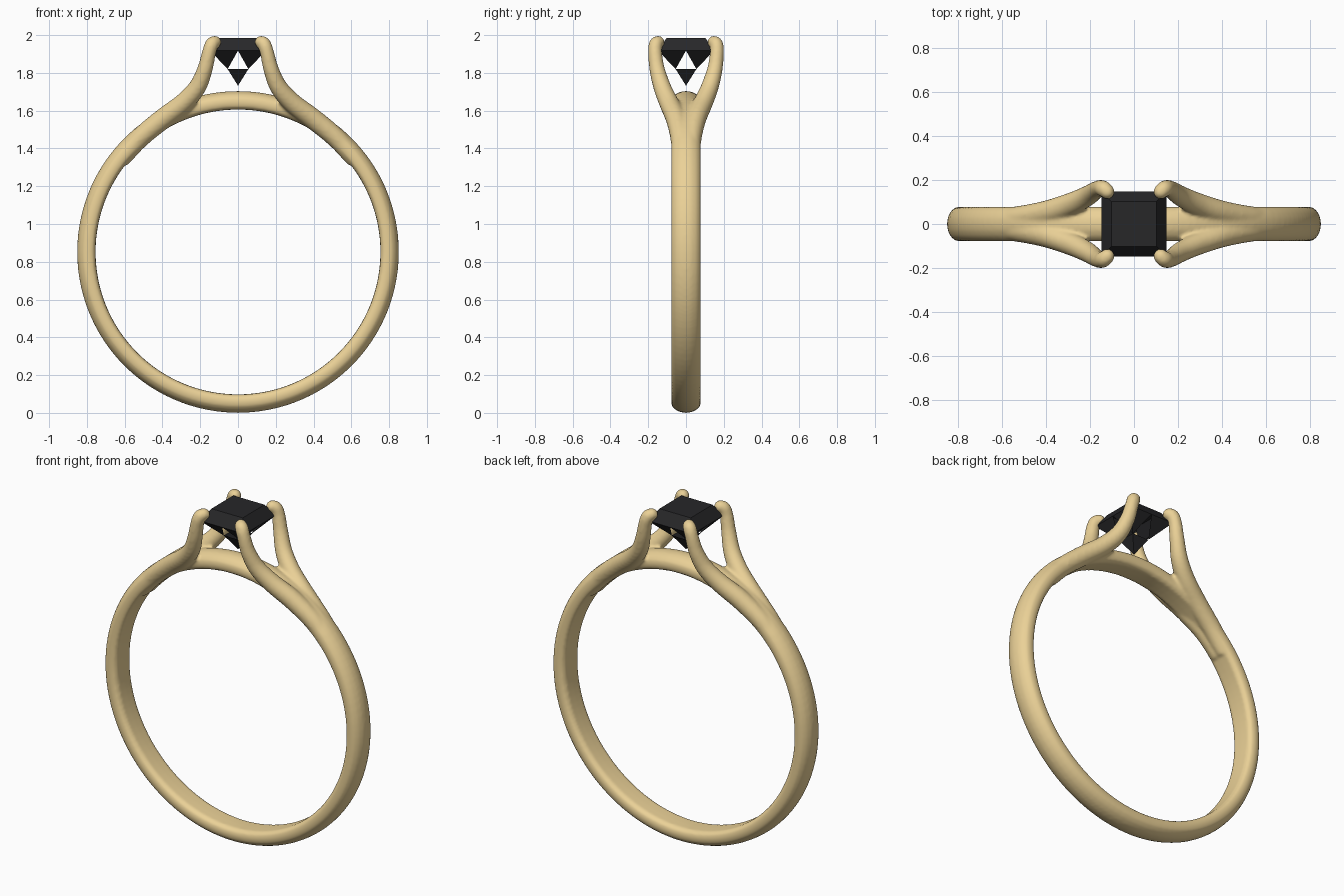
import bpy, bmesh, math
from mathutils import Vector

if "Cube" in bpy.data.objects:
    bpy.data.objects.remove(bpy.data.objects["Cube"])


def material(name, color):
    m = bpy.data.materials.new(name)
    m.diffuse_color = color
    m.use_nodes = True
    m.node_tree.nodes["Principled BSDF"].inputs["Base Color"].default_value = m.diffuse_color
    return m


def make_object(name, bm, mat):
    bmesh.ops.recalc_face_normals(bm, faces=bm.faces)
    me = bpy.data.meshes.new(name)
    bm.to_mesh(me)
    bm.free()
    ob = bpy.data.objects.new(name, me)
    bpy.context.collection.objects.link(ob)
    me.materials.append(mat)
    return ob


def loft(bm, rings, closed):
    vs = [[bm.verts.new(p) for p in r] for r in rings]
    n = len(vs[0])
    for i in range(len(vs) if closed else len(vs) - 1):
        a, b = vs[i], vs[(i + 1) % len(vs)]
        for j in range(n):
            k = (j + 1) % n
            bm.faces.new((a[j], a[k], b[k], b[j]))
    if not closed:
        bm.faces.new(vs[0])
        bm.faces.new(vs[-1])


def spline(pts, steps):
    # Catmull-Rom through 4D points (x, y, z, radius)
    p = [Vector(q) for q in [pts[0]] + pts + [pts[-1]]]
    out = []
    for i in range(1, len(p) - 2):
        a, b, c, d = p[i - 1:i + 3]
        for s in range(steps):
            t = s / steps
            out.append(0.5 * (2 * b + (c - a) * t + (2 * a - 5 * b + 4 * c - d) * t * t
                              + (3 * b - a - 3 * c + d) * t ** 3))
    return out + [p[-2]]


gold = material("gold", (0.83, 0.64, 0.31, 1))
black = material("black_stone", (0.02, 0.02, 0.022, 1))

# Band: D-shaped section (radius, half width) swept round the finger
CZ = 0.852
half = [(0.754, 0), (0.755, 0.055), (0.768, 0.073), (0.79, 0.079), (0.815, 0.075),
        (0.835, 0.057), (0.848, 0.03), (0.852, 0)]
section = half + [(r, -w) for r, w in half[-2:0:-1]]
bm = bmesh.new()
N = 128
loft(bm, [[(r * math.cos(a), w, CZ + r * math.sin(a)) for r, w in section]
          for a in (2 * math.pi * i / N for i in range(N))], True)

# Four claws leaving the band and curling over the stone's corners
claw = [(0.62, 0.022, 1.345, 0.05), (0.52, 0.03, 1.455, 0.053), (0.40, 0.052, 1.555, 0.055),
        (0.29, 0.09, 1.64, 0.052), (0.215, 0.126, 1.725, 0.047), (0.175, 0.153, 1.82, 0.041),
        (0.153, 0.164, 1.91, 0.037), (0.138, 0.16, 1.952, 0.037), (0.122, 0.147, 1.963, 0.034)]
path = spline(claw, 6)
for sx in (-1, 1):
    for sy in (-1, 1):
        rings = []
        for i, q in enumerate(path):
            t = (path[min(i + 1, len(path) - 1)] - path[max(i - 1, 0)]).xyz.normalized()
            u = t.cross(Vector((1, 1, 0.3))).normalized()
            v = t.cross(u)
            ring = []
            for j in range(16):
                a = 2 * math.pi * j / 16
                c = q.xyz + q.w * (u * math.cos(a) + v * math.sin(a))
                ring.append((c.x * sx, c.y * sy, c.z))
            rings.append(ring)
        loft(bm, rings, False)
        tip = bmesh.ops.create_uvsphere(bm, u_segments=16, v_segments=10, radius=path[-1].w)
        bmesh.ops.translate(bm, verts=tip["verts"],
                            vec=(path[-1].x * sx, path[-1].y * sy, path[-1].z))

# Fuse band and claws into one smooth casting
ring_ob = make_object("ring_band", bm, gold)
rm = ring_ob.modifiers.new("fuse", 'REMESH')
rm.mode = 'VOXEL'
rm.voxel_size = 0.009
rm.use_smooth_shade = True
sm = ring_ob.modifiers.new("soften", 'SMOOTH')
sm.factor = 0.5
sm.iterations = 6

# Stone: square step cut with open windows in the pavilion
bm = bmesh.new()


def square(s, z):
    return [bm.verts.new((x * s, y * s, z)) for x, y in ((-1, -1), (1, -1), (1, 1), (-1, 1))]


table, girdle, low = square(0.103, 1.985), square(0.148, 1.918), square(0.055, 1.82)
apex = bm.verts.new((0, 0, 1.732))
mids = [bm.verts.new((girdle[i].co + girdle[(i + 1) % 4].co) / 2) for i in range(4)]
bm.faces.new(table)
for i in range(4):
    k = (i + 1) % 4
    bm.faces.new((table[i], girdle[i], mids[i], girdle[k], table[k]))
    bm.faces.new((girdle[i], low[i], mids[i]))
    bm.faces.new((mids[i], low[k], girdle[k]))
    bm.faces.new((low[i], apex, low[k]))
make_object("stone", bm, black)
